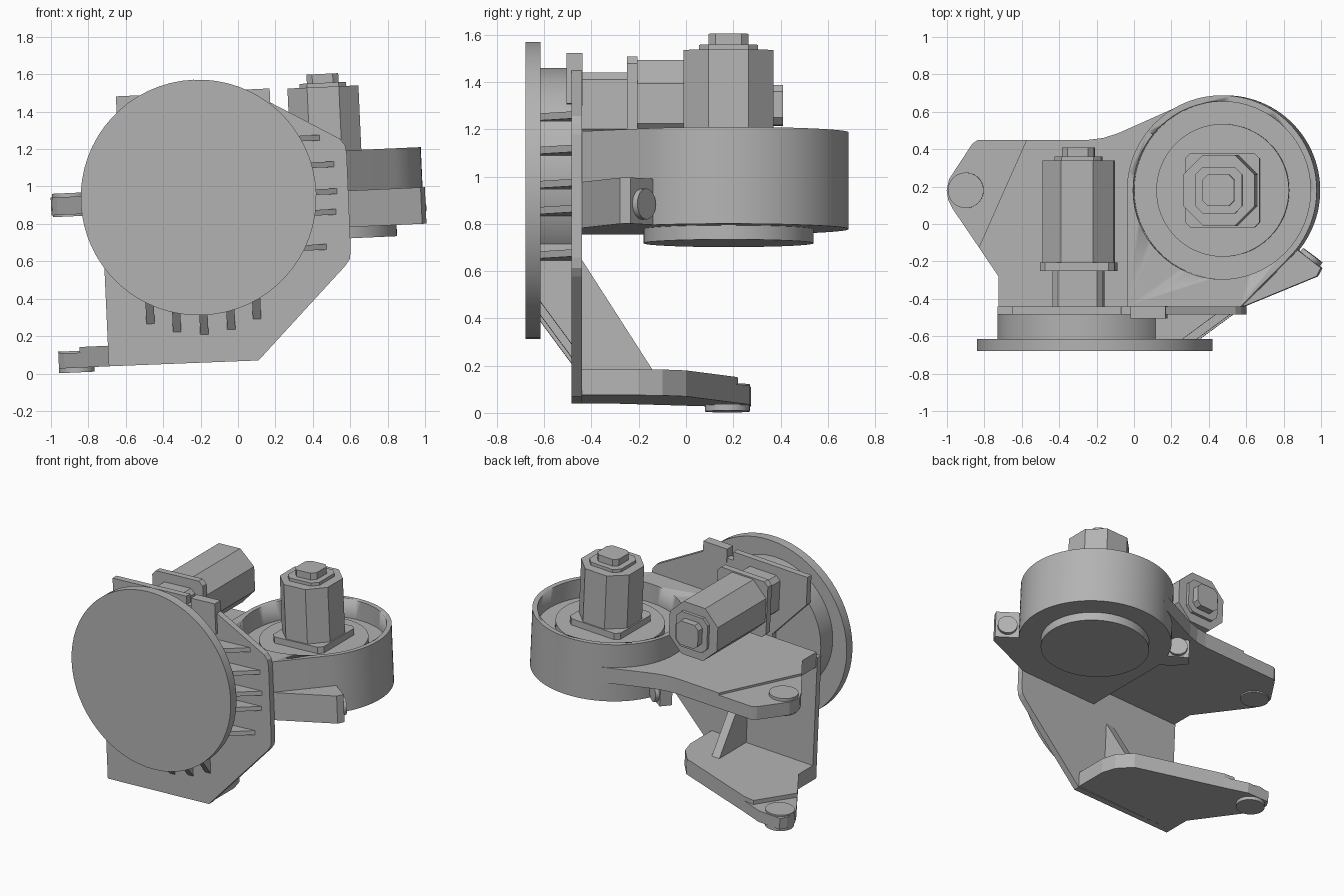
import bpy, bmesh, math
from mathutils import Matrix, Vector

cube = bpy.data.objects.get("Cube")
if cube:
    bpy.data.objects.remove(cube, do_unlink=True)

grey = bpy.data.materials.new("machine grey")
grey.use_nodes = True
grey.diffuse_color = (0.45, 0.45, 0.45, 1)
grey.node_tree.nodes["Principled BSDF"].inputs["Base Color"].default_value = grey.diffuse_color

# The whole assembly leans slightly about the y axis
LEAN = Matrix.Rotation(math.radians(-2.6), 4, "Y")
FRAMES = {
    "Z": Matrix(),                                                       # outline (x, y), depth z
    "Y": Matrix(((1, 0, 0, 0), (0, 0, 1, 0), (0, 1, 0, 0), (0, 0, 0, 1))),  # outline (x, z), depth y
    "X": Matrix(((0, 0, 1, 0), (1, 0, 0, 0), (0, 1, 0, 0), (0, 0, 0, 1))),  # outline (y, z), depth x
}


def prism(name, outline, low, high, axis="Z", frame=None, smooth=False):
    """Extrude a 2D outline from low to high along an axis."""
    bm = bmesh.new()
    face = bm.faces.new([bm.verts.new((u, v, low)) for u, v in outline])
    new = bmesh.ops.extrude_face_region(bm, geom=[face])["geom"]
    tops = [g for g in new if isinstance(g, bmesh.types.BMVert)]
    bmesh.ops.translate(bm, verts=tops, vec=(0, 0, high - low))
    bmesh.ops.transform(bm, matrix=LEAN @ (frame or FRAMES[axis]), verts=bm.verts)
    bmesh.ops.recalc_face_normals(bm, faces=bm.faces)
    mesh = bpy.data.meshes.new(name)
    bm.to_mesh(mesh)
    bm.free()
    mesh.materials.append(grey)
    obj = bpy.data.objects.new(name, mesh)
    bpy.context.collection.objects.link(obj)
    if smooth:
        bpy.ops.object.select_all(action="DESELECT")
        obj.select_set(True)
        bpy.context.view_layer.objects.active = obj
        bpy.ops.object.shade_smooth_by_angle(angle=math.radians(30))
    return obj


def arc(u, v, r, start=0, end=360, n=64):
    steps = n if end - start == 360 else n + 1
    return [(u + r * math.cos(math.radians(start + (end - start) * i / n)),
             v + r * math.sin(math.radians(start + (end - start) * i / n))) for i in range(steps)]


def cylinder(name, u, v, r, low, high, axis="Z", frame=None):
    return prism(name, arc(u, v, r), low, high, axis, frame, smooth=True)


def cut_square(u, v, half, cut):
    """Square with chamfered corners."""
    a, b = half, half - cut
    return [(u + p, v + q) for p, q in
            [(a, -b), (a, b), (b, a), (-b, a), (-a, b), (-a, -b), (-b, -a), (b, -a)]]


def motor(name, u, v, base, end, axis):
    """Chamfered motor with mounting flange, stepped cap and end pin."""
    prism(name + "_flange", cut_square(u, v, 0.2, 0.03), base, base + 0.045, axis)
    prism(name + "_body", cut_square(u, v, 0.19, 0.105), base + 0.045, end, axis)
    prism(name + "_cap", cut_square(u, v, 0.125, 0.04), end, end + 0.022, axis)
    prism(name + "_pin", cut_square(u, v, 0.085, 0.03), end + 0.022, end + 0.07, axis)


# Front disc on its off-centre drum
cylinder("front_disc", -0.168, 0.95, 0.63, -0.68, -0.615, "Y")
cylinder("disc_drum", -0.22, 1.007, 0.465, -0.62, -0.48, "Y")

# Upright mounting plate
plate = [(-0.688, 0.07), (0.113, 0.065), (0.6, 0.55), (0.625, 0.585), (0.632, 0.63),
         (0.634, 1.15), (0.627, 1.195), (0.6, 1.23), (0.235, 1.442), (0.235, 1.51),
         (0.05, 1.51), (0.05, 1.45), (0.0, 1.45), (0.0, 1.51), (-0.585, 1.51),
         (-0.585, 1.31), (-0.33, 1.02), (-0.33, 0.96), (-0.688, 0.96)]
prism("mounting_plate", plate, -0.485, -0.44, "Y")
prism("plate_tab", [(0.05, 1.3), (0.238, 1.3), (0.238, 1.515), (0.05, 1.515)], -0.505, -0.438, "Y")

# Tapered ribs between disc and plate: five to the side, five below
for i, (z, tip) in enumerate([(1.24, 0.5), (1.095, 0.57), (0.95, 0.58), (0.84, 0.57), (0.655, 0.51)]):
    prism(f"side_rib_{i}", [(0.1, -0.48), (tip, -0.48), (tip - 0.19, -0.62), (0.1, -0.62)], z - 0.015, z + 0.015)
for i, (x, tip) in enumerate([(-0.455, 0.28), (-0.315, 0.23), (-0.17, 0.21), (-0.025, 0.23), (0.115, 0.28)]):
    prism(f"lower_rib_{i}", [(-0.48, tip), (-0.48, 0.75), (-0.62, 0.75), (-0.62, tip + 0.19)],
          x - 0.022, x + 0.022, "X")

# Round housing flowing straight into the plate, hollowed from above
CX, CY, R = 0.523, 0.18, 0.508
housing = prism("round_housing", arc(CX, CY, R, -45, 180) + [(CX - R, -0.44), (0.625, -0.44)],
                0.755, 1.165, smooth=True)
cutter = cylinder("housing_cutter", CX, CY, 0.475, 1.03, 1.4)
cutter.hide_render = True
cut = housing.modifiers.new("hollow", "BOOLEAN")
cut.operation = "DIFFERENCE"
cut.object = cutter
bpy.context.view_layer.update()
hollow = bpy.data.meshes.new_from_object(housing.evaluated_get(bpy.context.evaluated_depsgraph_get()))
housing.modifiers.clear()
housing.data = hollow
bpy.data.objects.remove(cutter, do_unlink=True)

cylinder("housing_boss", CX, CY, 0.355, 1.02, 1.08)
cylinder("bottom_disc", CX, CY, 0.36, 0.695, 0.76)
motor("upright_motor", CX, CY, 1.08, 1.51, "Z")

# Rear-facing motor on a block neck
prism("motor_neck", cut_square(-0.237, 1.313, 0.135, 0.03), -0.45, -0.24, "Y")
motor("rear_motor", -0.237, 1.313, -0.25, 0.34, "Y")

# Upper arm, with a raised web and a pin boss at its tip
upper = [(-0.68, -0.44), (-0.68, -0.28), (-0.925, 0.08), (-0.95, 0.13), (-0.958, 0.18), (-0.945, 0.24),
         (-0.82, 0.43), (-0.79, 0.45), (-0.2, 0.45), (-0.12, 0.46), (-0.04, 0.485), (0.33, 0.65),
         (0.6, 0.3), (0.3, -0.44)]
prism("upper_arm", upper, 0.89, 0.985)
prism("upper_arm_web", [(-0.68, -0.44), (-0.68, -0.28), (-0.785, -0.125), (-0.53, 0.45), (-0.2, 0.45),
                        (-0.12, 0.46), (-0.04, 0.485), (0.33, 0.65), (0.6, 0.3), (0.3, -0.44)], 0.985, 1.0)
cylinder("upper_pin", -0.855, 0.18, 0.095, 0.88, 1.005)

# Lower arm with its pin and gusset
lower = [(0.113, -0.45), (0.113, -0.2), (0.085, -0.1), (0.0, 0.0), (-0.6, 0.21), (-0.76, 0.27),
         (-0.93, 0.275), (-0.955, 0.23), (-0.955, 0.14), (-0.925, 0.08), (-0.688, -0.28), (-0.688, -0.45)]
prism("lower_arm", lower, 0.07, 0.15)
prism("lower_arm_web", lower[:5] + [(-0.68, 0.22), (-0.84, -0.05)] + lower[-2:], 0.15, 0.18)
cylinder("lower_pin", -0.86, 0.175, 0.095, 0.045, 0.16)
prism("gusset", [(-0.45, 0.17), (-0.13, 0.17), (-0.15, 0.2), (-0.445, 0.66)], -0.16, -0.1, "X")

# Two clamp lugs on the housing, each with a bolt head on its outer face
prism("left_lug", [(0.63, -0.44), (1.02, -0.28), (1.043, -0.235), (0.92, -0.14), (0.7, -0.1)], 0.755, 0.95)
prism("back_lug", [(-0.06, 0.3), (0.06, 0.2), (0.2, 0.33), (0.06, 0.36), (-0.07, 0.445), (-0.12, 0.38)],
      0.755, 0.9)
for side, x, y, z in [("left", 0.98, -0.187, 0.84), ("back", -0.005, 0.4, 0.825)]:
    aim = Vector((0.6, 0.8, 0)).to_track_quat("Z", "Y").to_matrix().to_4x4()
    cylinder(side + "_bolt", 0, 0, 0.065, -0.03, 0.025, frame=Matrix.Translation((x, y, z)) @ aim)
